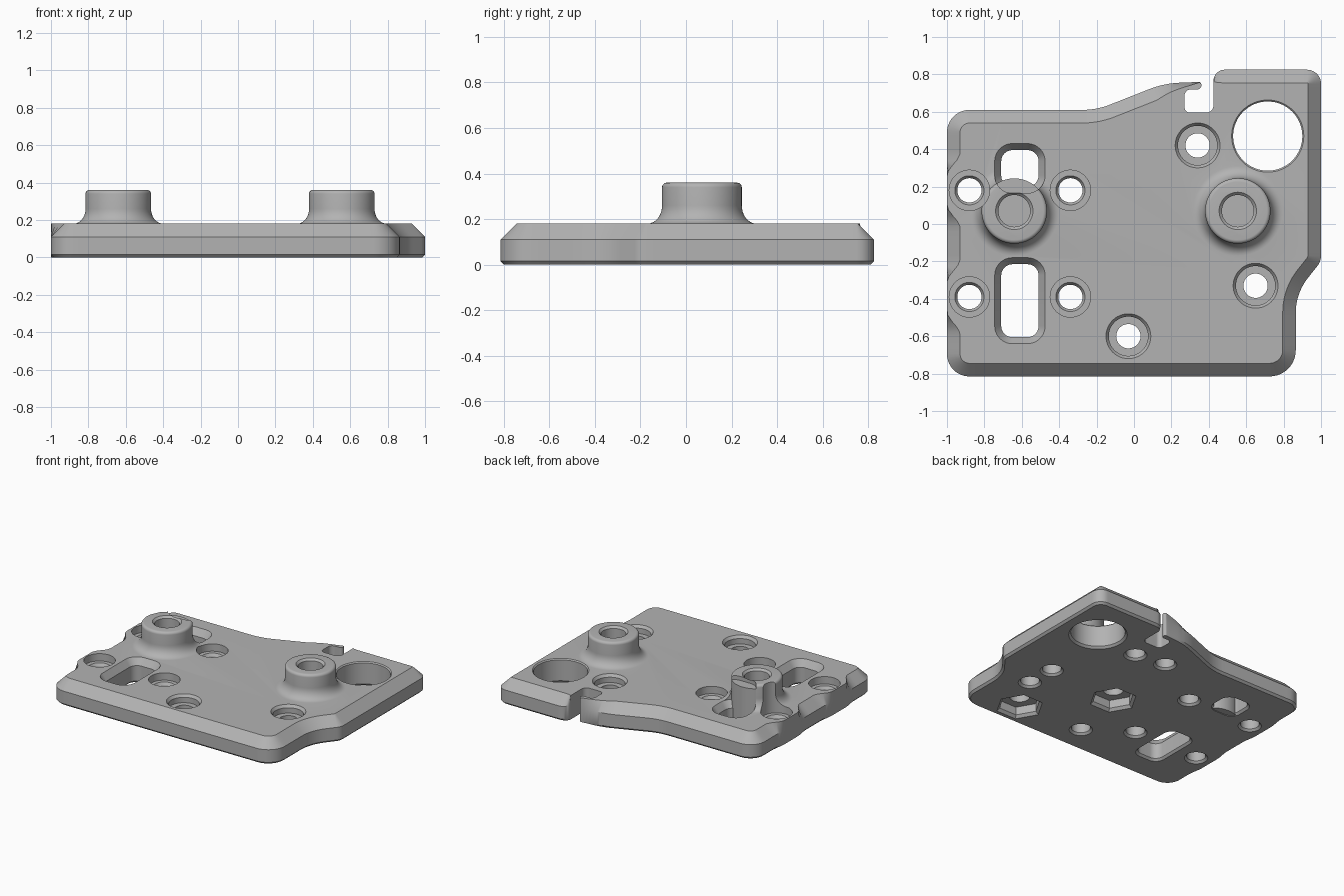
import bpy, bmesh, math
from mathutils import Vector, Matrix

if "Cube" in bpy.data.objects:
    bpy.data.objects.remove(bpy.data.objects["Cube"], do_unlink=True)

TOP, INSET = 0.18, 0.07
BOSSES = [(-0.64, 0.07), (0.555, 0.07)]
EDGE_HOLES = [(-0.88, 0.18), (-0.88, -0.39), (-0.34, 0.18), (-0.34, -0.39)]
SCREW_HOLES = [(-0.03, -0.6), (0.65, -0.33), (0.34, 0.42)]

grey = bpy.data.materials.new("plain grey")
grey.use_nodes = True
colour = (0.45, 0.45, 0.45, 1)
grey.diffuse_color = colour
grey.node_tree.nodes["Principled BSDF"].inputs["Base Color"].default_value = colour


def loft(name, rings):
    """Closed solid through rings that share one point count."""
    bm = bmesh.new()
    rows = [[bm.verts.new(p) for p in ring] for ring in rings]
    n = len(rows[0])
    for a, b in zip(rows, rows[1:]):
        for i in range(n):
            j = (i + 1) % n
            bm.faces.new((a[i], a[j], b[j], b[i]))
    bm.faces.new(rows[0][::-1])
    bm.faces.new(rows[-1])
    bmesh.ops.recalc_face_normals(bm, faces=bm.faces)
    mesh = bpy.data.meshes.new(name)
    bm.to_mesh(mesh)
    bm.free()
    mesh.materials.append(grey)
    obj = bpy.data.objects.new(name, mesh)
    bpy.context.collection.objects.link(obj)
    return obj


def lathe(name, centre, profile, n=48):
    turn = [2 * math.pi * i / n for i in range(n)]
    return loft(name, [[(centre[0] + r * math.cos(a), centre[1] + r * math.sin(a), z)
                        for a in turn] for r, z in profile])


def rounded(corners, segs=10):
    """Polygon with each (x, y, radius) corner replaced by an arc."""
    out = []
    for i, (x, y, r) in enumerate(corners):
        p = Vector((x, y))
        u = (Vector(corners[i - 1][:2]) - p).normalized()
        v = (Vector(corners[(i + 1) % len(corners)][:2]) - p).normalized()
        bend = math.atan2(-u.x * v.y + u.y * v.x, -u.dot(v))
        centre = p + (u + v).normalized() * r / math.cos(bend / 2)
        arm = p + u * r * math.tan(abs(bend) / 2) - centre
        out += [centre + Matrix.Rotation(bend * k / segs, 2) @ arm for k in range(segs + 1)]
    return out


def resample(points, step):
    out = []
    for a, b in zip(points, points[1:] + points[:1]):
        n = max(1, math.ceil((b - a).length / step))
        out += [a.lerp(b, k / n) for k in range(n)]
    return out


def edge_share(p):
    """How much of the edge chamfer applies at an outline point."""
    if p.x < -0.9:
        d = min(abs(p.y - y) for x, y in EDGE_HOLES)
        t = min(1, max(0, (d - 0.08) / 0.12))
        return t * t * (3 - 2 * t)
    if p.y > 0.5 and 0.05 < p.x < 0.435:
        if p.x > 0.26 and p.y < 0.735 or p.x > 0.4 and p.y < 0.75:
            return 0
        if p.x < 0.4:
            return min(1, max(0, (0.36 - p.x) / 0.26))
    return 1


def offset(points, amount, z):
    ring = []
    for i, p in enumerate(points):
        a = (p - points[i - 1]).normalized()
        b = (points[(i + 1) % len(points)] - p).normalized()
        t = (a + b).normalized()
        move = Vector((-t.y, t.x)) * amount * edge_share(p) / max(0.5, t.dot(a))
        if p.y > 0.6 and 0.4 < p.x < 0.5:
            move.x = 0
        ring.append((p.x + move.x, p.y + move.y, z))
    return ring


# Plate with a hooked notch in the back edge
outline = resample(rounded([
    (-1, -0.815, 0.12), (0.865, -0.815, 0.14), (0.865, -0.37, 0.3), (1, -0.2, 0.09),
    (1, 0.825, 0.075), (0.425, 0.825, 0.06), (0.425, 0.595, 0.04), (0.27, 0.595, 0.03),
    (0.27, 0.72, 0.035), (0.36, 0.72, 0.02), (0.36, 0.76, 0.015), (0.16, 0.752, 0.5),
    (-0.2, 0.61, 0.4), (-1, 0.61, 0.12)]), 0.03)
plate = loft("mounting_plate", [offset(outline, 0.015, 0), offset(outline, 0, 0.015),
                                offset(outline, 0, 0.11), offset(outline, INSET, TOP)])


def combine(tool, operation):
    mod = plate.modifiers.new(tool.name, "BOOLEAN")
    mod.operation, mod.solver, mod.object = operation, "EXACT", tool
    bpy.context.view_layer.objects.active = plate
    bpy.ops.object.modifier_apply(modifier=mod.name)
    bpy.data.objects.remove(tool, do_unlink=True)


# Bosses with a flared foot and rounded rim
flare = [(0.24 - 0.065 * math.sin(a), TOP + 0.08 * (1 - math.cos(a)))
         for a in [math.pi / 2 * k / 8 for k in range(9)]]
rim = [(0.155 + 0.02 * math.cos(a), 0.34 + 0.02 * math.sin(a))
       for a in [math.pi / 2 * k / 5 for k in range(6)]]
for c in BOSSES:
    combine(lathe("boss", c, [(0.24, 0.1)] + flare + rim, 64), "UNION")


# Slots with a chamfered upper rim
def slot(y0, y1):
    def ring(grow, z):
        x0, x1, r = -0.71 - grow, -0.51 + grow, 0.06 + grow
        pts = rounded([(x0, y0 - grow, r), (x1, y0 - grow, r),
                       (x1, y1 + grow, r), (x0, y1 + grow, r)])
        return [(p.x, p.y, z) for p in pts]
    combine(loft("slot", [ring(0.015, -0.05), ring(0.015, 0), ring(0, 0.015),
                          ring(0, 0.13), ring(0.035, TOP), ring(0.035, 0.5)]), "DIFFERENCE")


slot(-0.605, -0.215)
slot(0.2, 0.395)

# Solid post under the boss beside the upper slot
combine(lathe("post", BOSSES[0], [(0.174, 0.003), (0.174, 0.33)], 64), "UNION")

# Round openings: (name, places, profile, sides)
foot = [(0.08, -0.05), (0.08, 0), (0.065, 0.015)]
openings = [
    ("counterbore", EDGE_HOLES,
     foot + [(0.065, 0.105), (0.078, 0.125), (0.108, 0.125), (0.108, 0.5)], 48),
    ("screw_hole", SCREW_HOLES,
     foot + [(0.065, 0.12), (0.105, 0.12), (0.105, 0.16), (0.12, TOP), (0.12, 0.5)], 48),
    ("large_hole", [(0.715, 0.47)],
     [(0.2, -0.05), (0.2, 0), (0.185, 0.015), (0.185, 0.172), (0.193, TOP), (0.193, 0.5)], 64),
    ("boss_bore", BOSSES,
     [(0.085, 0.1), (0.085, 0.345), (0.1, 0.36), (0.1, 0.5)], 48),
    ("nut_pocket", [(0.06, -0.15), (0.49, -0.63)],
     [(0.165, -0.05), (0.165, 0), (0.145, 0.02), (0.145, 0.08)], 6),
    ("nut_bore", [(0.06, -0.15), (0.49, -0.63)], [(0.07, 0.05), (0.07, 0.14)], 32),
    ("blind_hole", [(0.64, -0.11), (0.1, 0.45)], foot + [(0.065, 0.13)], 32),
]
for name, places, profile, sides in openings:
    for place in places:
        combine(lathe(name, place, profile, sides), "DIFFERENCE")

# Smooth shading with crisp edges
bpy.ops.object.select_all(action="DESELECT")
plate.select_set(True)
bpy.context.view_layer.objects.active = plate
bpy.ops.object.shade_smooth_by_angle(angle=math.radians(30))
